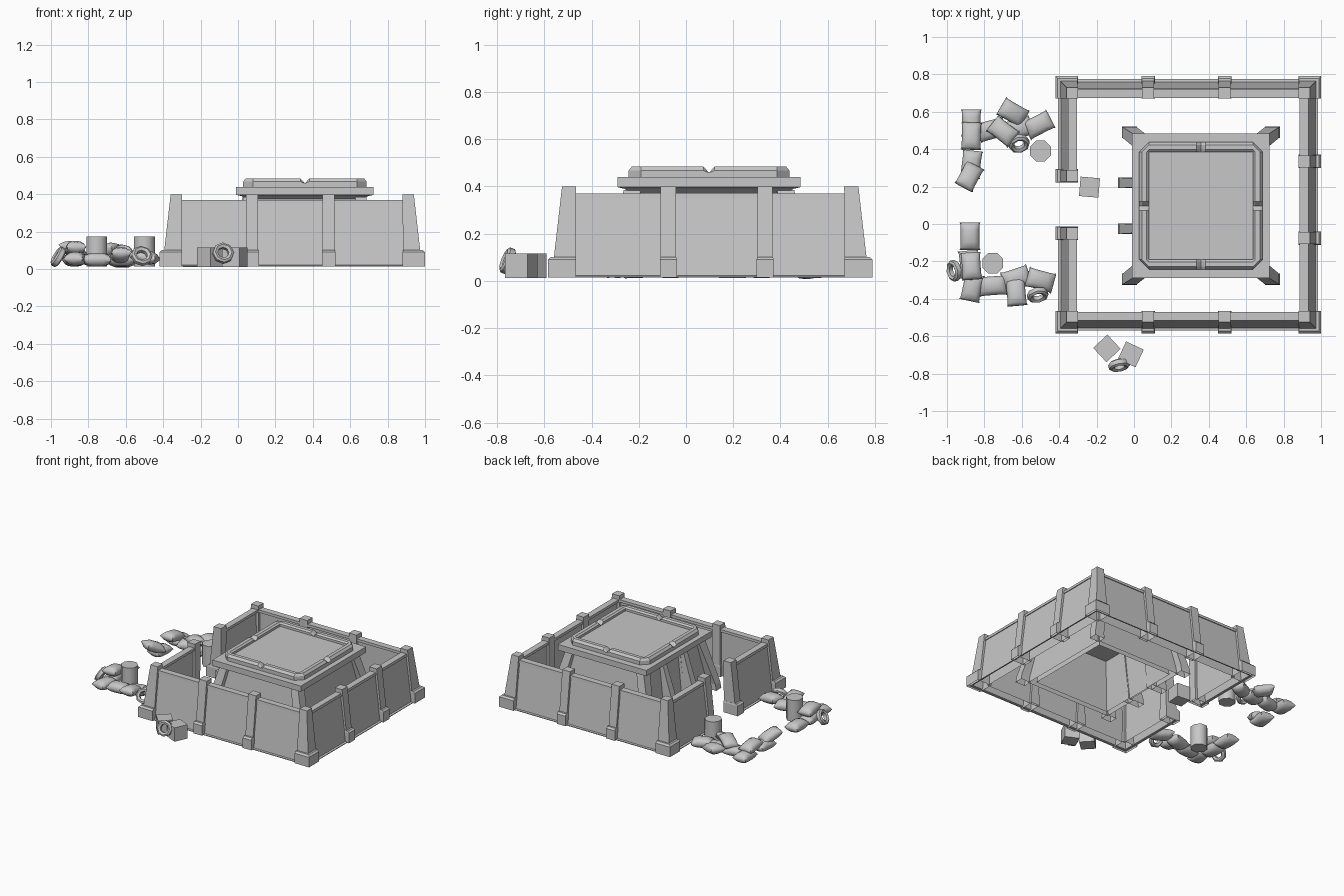
import bpy, bmesh, math
from mathutils import Matrix, Vector, Euler

cube = bpy.data.objects.get("Cube")
if cube:
    bpy.data.objects.remove(cube, do_unlink=True)

GREY = (0.57, 0.57, 0.57, 1)
stone = bpy.data.materials.new("plain grey")
stone.use_nodes = True
stone.diffuse_color = GREY
stone.node_tree.nodes["Principled BSDF"].inputs["Base Color"].default_value = GREY
BASE = 0.015


def finish(name, bm, matrix=None, smooth=False):
    bmesh.ops.remove_doubles(bm, verts=bm.verts, dist=0.0001)
    bmesh.ops.recalc_face_normals(bm, faces=bm.faces)
    # Structures are hollow shells, open where they meet the ground
    ground = [f for f in bm.faces if all(abs(v.co.z - BASE) < 0.0001 for v in f.verts)]
    bmesh.ops.delete(bm, geom=ground, context='FACES')
    mesh = bpy.data.meshes.new(name)
    bm.to_mesh(mesh)
    bm.free()
    mesh.materials.append(stone)
    obj = bpy.data.objects.new(name, mesh)
    bpy.context.collection.objects.link(obj)
    if matrix:
        obj.matrix_world = matrix
    if smooth:
        bpy.ops.object.select_all(action='DESELECT')
        obj.select_set(True)
        bpy.context.view_layer.objects.active = obj
        bpy.ops.object.shade_smooth_by_angle(angle=math.radians(50))


def loft(name, rings, closed=False, matrix=None, smooth=False):
    """Skin a row of equal point rings; cap the ends unless the row is closed."""
    bm = bmesh.new()
    rows = [[bm.verts.new(p) for p in ring] for ring in rings]
    pairs = list(zip(rows, rows[1:])) + ([(rows[-1], rows[0])] if closed else [])
    for a, b in pairs:
        for i in range(len(a)):
            j = (i + 1) % len(a)
            bm.faces.new((a[i], a[j], b[j], b[i]))
    if not closed:
        bm.faces.new(rows[0])
        bm.faces.new(rows[-1])
    finish(name, bm, matrix, smooth)


def rect(x0, x1, y0, y1, z):
    return [(x0, y0, z), (x1, y0, z), (x1, y1, z), (x0, y1, z)]


def walls_with_gap(name, x0, x1, y0, y1, gap0, gap1, section):
    """Sweep a section (inset, height) round a rectangle, open on the -x side."""
    stations = []
    for k in range(6):
        ring = []
        for d, z in section:
            path = [(x0 + d, gap1), (x0 + d, y1 - d), (x1 - d, y1 - d),
                    (x1 - d, y0 + d), (x0 + d, y0 + d), (x0 + d, gap0)]
            ring.append((*path[k], z))
        stations.append(ring)
    loft(name, stations)


# Outer wall
X0, X1, Y0, Y1 = -0.42, 1.0, -0.585, 0.79
walls_with_gap("outer_wall", X0, X1, Y0, Y1, -0.03, 0.24,
               [(0.015, BASE), (0.015, 0.02), (0.03, 0.022), (0.072, 0.35), (0.066, 0.35),
                (0.068, 0.37), (0.115, 0.37), (0.115, 0.35), (0.102, 0.35), (0.102, BASE)])


# Wall posts: sx and sy point inward, 0 means along the wall
def post(name, x, y, sx, sy):
    def span(c, s, near, far, half):
        return sorted((c + s * near, c + s * far)) if s else (c - half, c + half)

    def level(near, far, half, z):
        return rect(*span(x, sx, near, far, half), *span(y, sy, near, far, half), z)
    loft(name + "_foot", [level(0, 0.12, 0.036, BASE), level(0, 0.12, 0.036, 0.09),
                          level(0.012, 0.118, 0.033, 0.102)])
    loft(name + "_shaft", [level(0.016, 0.118, 0.032, BASE), level(0.06, 0.12, 0.032, 0.40)])


for px, sx in ((X0, 1), (X1, -1)):
    for py, sy in ((Y0, 1), (Y1, -1)):
        post("corner_post", px, py, sx, sy)
for px in (0.075, 0.485):
    post("front_post", px, Y0, 0, 1)
    post("back_post", px, Y1, 0, -1)
for py in (-0.075, 0.335):
    post("left_post", X1, py, -1, 0)
for py in (-0.05, 0.258):
    post("gate_post", X0, py, 1, 0)

# Bunker body with a recessed door
BX0, BX1, BY0, BY1 = -0.01, 0.725, -0.29, 0.485
MX, MY = (BX0 + BX1) / 2, (BY0 + BY1) / 2
walls_with_gap("bunker_walls", BX0, BX1, BY0, BY1, 0, 0.195,
               [(0.015, BASE), (0.06, 0.385), (0.1, 0.385), (0.055, BASE)])
loft("door_panel", [rect(0.03, 0.04, -0.005, 0.2, BASE), rect(0.07, 0.08, -0.005, 0.2, 0.385)])
for y in (-0.025, 0.22):
    loft("door_buttress", [rect(-0.085, 0.05, y - 0.028, y + 0.028, BASE),
                           rect(-0.08, 0.05, y - 0.028, y + 0.028, 0.06),
                           rect(0.025, 0.08, y - 0.022, y + 0.022, 0.385)])

# Flared corner buttresses
for cx, sx in ((BX0, 1), (BX1, -1)):
    for cy, sy in ((BY0, 1), (BY1, -1)):
        def corner(near, far, z):
            return rect(*sorted((cx + sx * near, cx + sx * far)),
                        *sorted((cy + sy * near * 0.65, cy + sy * far)), z)
        loft("bunker_buttress", [corner(-0.055, 0.025, BASE), corner(-0.05, 0.025, 0.06),
                                 corner(0.04, 0.1, 0.385)])


# Roof slab
def slab(d, z):
    return rect(BX0 + d, BX1 - d, BY0 + d, BY1 - d, z)


loft("roof_slab", [slab(0.05, 0.375), slab(0.03, 0.39), slab(0, 0.397), slab(0, 0.44)])
loft("roof_panel", [slab(0.08, 0.435), slab(0.08, 0.458)])

# Raised roof rim, corners cut outside and square inside, V notch mid-side
HX, HY, CUT, NOTCH = 0.33, 0.34, 0.052, 0.024
RIM = [(0, 0.435), (0, 0.468), (0.014, 0.485), (0.04, 0.485), (CUT, 0.475), (CUT, 0.435)]
stations = []
for sx, sy in ((1, 1), (-1, 1), (-1, -1), (1, -1)):
    marks = [(HX, 0, 1), (HX, NOTCH, 0), (HX, HY - CUT, 0),
             (HX - CUT, HY, 0), (NOTCH, HY, 0), (0, HY, 1)]
    if sx * sy < 0:
        marks.reverse()
    for ax, ay, dip in marks[:-1]:
        stations.append([(MX + sx * (ax - d * (ax == HX)), MY + sy * (ay - d * (ay == HY)),
                          min(z, 0.458) if dip else z) for d, z in RIM])
loft("roof_rim", stations, closed=True)


# Barrels and crates
for x, y in ((-0.5, 0.39), (-0.755, -0.21)):
    bm = bmesh.new()
    bmesh.ops.create_cone(bm, cap_ends=True, segments=8, radius1=0.06, radius2=0.06, depth=0.16)
    finish("barrel", bm, Matrix.Translation((x, y, 0.095)) @ Matrix.Rotation(0.39, 4, 'Z'), True)
for x, y, turn in ((-0.238, 0.197, -5), (-0.145, -0.665, 43), (-0.017, -0.697, -25)):
    bm = bmesh.new()
    bmesh.ops.create_cube(bm, size=0.104)
    finish("crate", bm, Matrix.Translation((x, y, 0.064)) @ Matrix.Rotation(math.radians(turn), 4, 'Z'))

# Leaning tyres: position, axis direction
TYRE = [(0.03, -0.012), (0.045, -0.02), (0.057, -0.012), (0.057, 0.012), (0.045, 0.02), (0.03, 0.012)]
for x, y, z, axis in ((-0.08, -0.755, 0.085, (0.2, -1, 0.4)), (-0.962, -0.25, 0.065, (-1, -0.2, 0.6)),
                      (-0.515, -0.38, 0.07, (0.2, -0.9, 0.6)), (-0.615, 0.43, 0.085, (0.2, -0.8, 0.9))):
    rings = [[(r * math.cos(a), r * math.sin(a), h) for r, h in TYRE]
             for a in (math.tau * i / 8 for i in range(8))]
    lean = Vector(axis).to_track_quat('Z', 'Y').to_matrix().to_4x4()
    loft("tyre", rings, True, Matrix.Translation((x, y, z)) @ lean, True)


# Sandbags: x, y, z, turn, pitch
def sandbag(x, y, z, turn, pitch=0):
    rings = []
    for u, w, h in ((-1, 0.056, 0.008), (-0.85, 0.051, 0.026), (-0.45, 0.05, 0.037),
                    (0.45, 0.05, 0.037), (0.85, 0.051, 0.026), (1, 0.056, 0.008)):
        rings.append([(u * 0.073, w * math.cos(a), h * math.copysign(abs(math.sin(a)) ** 0.7, math.sin(a)))
                      for a in (math.tau * i / 12 for i in range(12))])
    pose = Euler((0, math.radians(pitch), math.radians(turn))).to_matrix().to_4x4()
    loft("sandbag", rings, False, Matrix.Translation((x, y, z)) @ pose, True)


for bag in ((-0.87, 0.54, 0.05, 90), (-0.87, 0.47, 0.1, 88, 10), (-0.87, 0.32, 0.05, 83),
            (-0.88, 0.255, 0.1, 62, 25), (-0.76, 0.505, 0.05, 15), (-0.647, 0.595, 0.07, -30, 12),
            (-0.7, 0.495, 0.1, -38, -10), (-0.62, 0.51, 0.045, 15), (-0.51, 0.53, 0.055, 27),
            (-0.877, -0.065, 0.05, 90), (-0.88, -0.215, 0.05, 96), (-0.87, -0.225, 0.11, 94, 8),
            (-0.865, -0.34, 0.055, 78), (-0.755, -0.33, 0.05, 4), (-0.63, -0.365, 0.075, 95, 12),
            (-0.63, -0.29, 0.05, 18), (-0.5, -0.3, 0.065, -15, 10)):
    sandbag(*bag)
